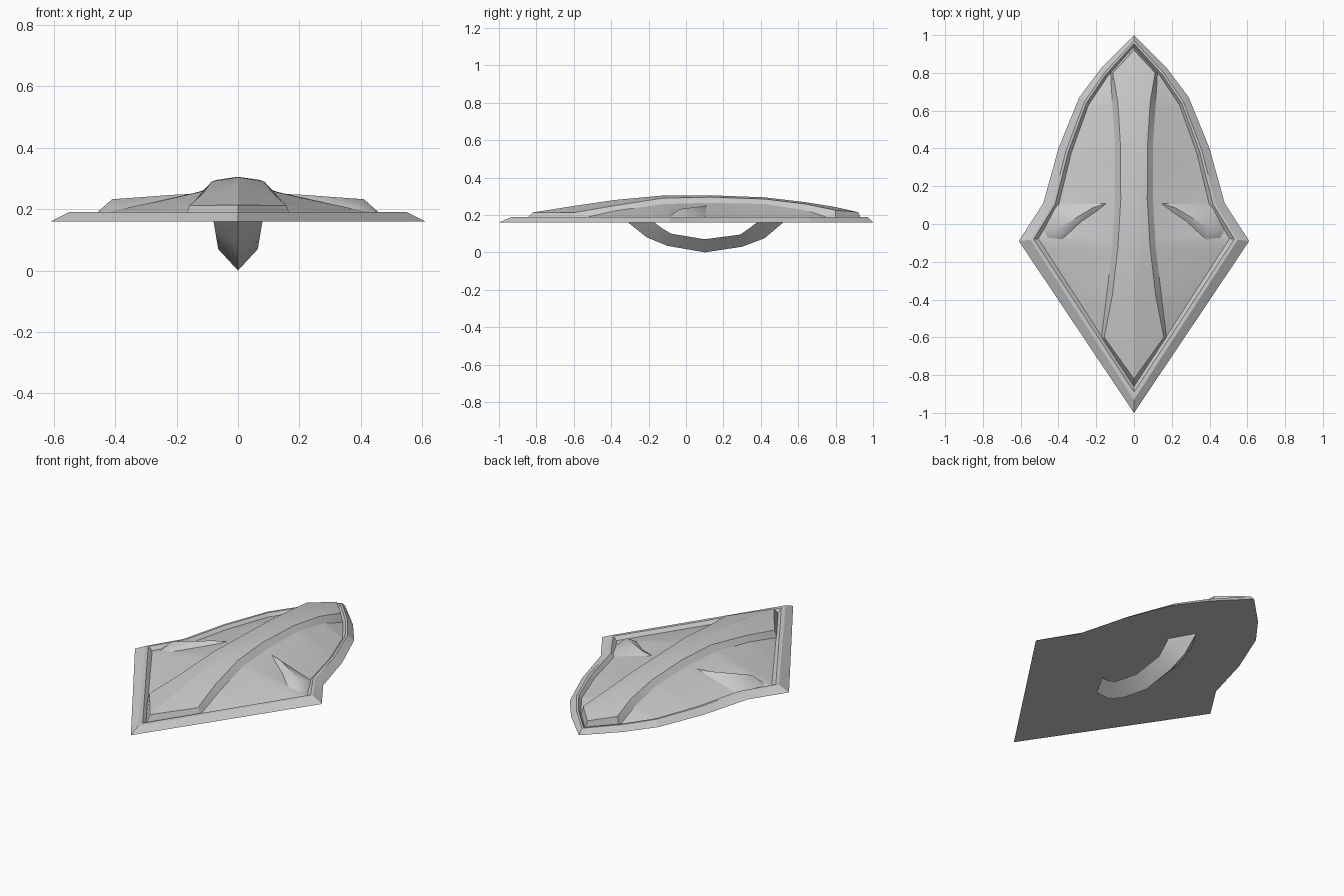
import bpy, bmesh, math
from mathutils import Vector

cube = bpy.data.objects.get("Cube")
if cube:
    bpy.data.objects.remove(cube, do_unlink=True)

metal = bpy.data.materials.new("grey_metal")
metal.use_nodes = True
grey = (0.6, 0.6, 0.6, 1)
metal.diffuse_color = grey
metal.node_tree.nodes["Principled BSDF"].inputs["Base Color"].default_value = grey

BACK_Z, RIM_Z, FLOOR_Z = 0.16, 0.19, 0.172


def finish(name, bm, angle):
    """Weld, orient and shade a mesh, then add it to the scene."""
    bmesh.ops.remove_doubles(bm, verts=bm.verts, dist=0.0005)
    bmesh.ops.recalc_face_normals(bm, faces=bm.faces)
    mesh = bpy.data.meshes.new(name)
    bm.to_mesh(mesh)
    bm.free()
    mesh.materials.append(metal)
    obj = bpy.data.objects.new(name, mesh)
    bpy.context.collection.objects.link(obj)
    bpy.ops.object.select_all(action="DESELECT")
    bpy.context.view_layer.objects.active = obj
    obj.select_set(True)
    bpy.ops.object.shade_smooth_by_angle(angle=math.radians(angle))
    return obj


def skin(bm, rows, closed=False):
    """Bridge consecutive rows of points with quads."""
    rows = [[bm.verts.new(p) for p in row] for row in rows]
    for a, b in zip(rows, rows[1:]):
        count = len(a)
        for i in range(count if closed else count - 1):
            j = (i + 1) % count
            bm.faces.new((a[i], a[j], b[j], b[i]))
    return rows


def interpolate(table, y):
    """Linear lookup in (y, value) pairs sorted by y."""
    for (y0, v0), (y1, v1) in zip(table, table[1:]):
        if y <= y1:
            t = max(0, (y - y0) / (y1 - y0))
            return v0 + (v1 - v0) * t
    return table[-1][1]


# Half outline of the shield, from the front tip to the back tip
OUTLINE = [(0, -1), (0.61, -0.09), (0.48, 0.11), (0.4, 0.4),
           (0.29, 0.67), (0.17, 0.83), (0, 1)]


def half_ring(side, back, front):
    return [(x * side, y * (back if y > 0 else front)) for x, y in OUTLINE]


def full_ring(half, z):
    mirrored = [(-x, y) for x, y in reversed(half[1:-1])]
    return [(x, y, z) for x, y in half + mirrored]


# Base plate: flat underside, bevelled rim and a short inner wall
floor_edge = half_ring(0.83, 0.94, 0.86)
bm = bmesh.new()
rings = skin(bm, [
    full_ring(OUTLINE, BACK_Z),
    full_ring(half_ring(0.9, 0.97, 0.93), RIM_Z),
    full_ring(half_ring(0.87, 0.955, 0.89), RIM_Z),
    full_ring(floor_edge, FLOOR_Z),
], closed=True)
bm.faces.new(rings[0])
finish("base_plate", bm, 10)

# Central spine rows: y, top half width, top edge z, ridge z, foot half width, foot z
SPINE = [
    (-0.6, 0.158, 0.212, 0.248, 0.172, FLOOR_Z),
    (-0.38, 0.115, 0.25, 0.28, 0.145, 0.222),
    (-0.12, 0.085, 0.29, 0.304, 0.115, 0.258),
    (0.13, 0.07, 0.295, 0.305, 0.1, 0.265),
    (0.42, 0.072, 0.285, 0.294, 0.1, 0.258),
    (0.64, 0.085, 0.258, 0.268, 0.115, 0.225),
    (0.8, 0.112, 0.225, 0.242, 0.124, FLOOR_Z),
]


def spine_row(y, top, edge_z, ridge_z, foot, foot_z, foot_y=None):
    fy = y if foot_y is None else foot_y
    return [(-foot, fy, foot_z), (-top, y, edge_z), (0, y, ridge_z),
            (top, y, edge_z), (foot, fy, foot_z)]


rows = [spine_row(-0.82, 0, 0.213, 0.213, 0, FLOOR_Z, -0.86)]
rows += [spine_row(*row) for row in SPINE]
rows += [spine_row(0.92, 0, 0.215, 0.215, 0, FLOOR_Z, 0.94)]
bm = bmesh.new()
skin(bm, rows)
finish("central_spine", bm, 22)

# Curved panels between the spine and the rim
FOOT_X = [(row[0], row[4]) for row in SPINE]
FOOT_Z = [(row[0], row[5]) for row in SPINE]
EDGE_X = [(y, x) for x, y in floor_edge]


def panel_span(y):
    outer = interpolate(EDGE_X, y)
    return min(interpolate(FOOT_X, y), outer), outer


def panel_z(x, y):
    inner, outer = panel_span(y)
    t = (x - inner) / max(outer - inner, 0.001)
    top = interpolate(FOOT_Z, y)
    return top + (FLOOR_Z - top) * min(max(t, 0), 1)


first, last = SPINE[0][0], SPINE[-1][0]
stations = {y for y, _ in FOOT_X + EDGE_X if first <= y <= last}
stations |= {first + (last - first) * i / 24 for i in range(25)}

# Raised wedges near the widest corners: foot loop and crest
WEDGE_FOOT = [(0.14, 0.11), (0.28, 0.01), (0.38, -0.085),
              (0.46, -0.075), (0.48, -0.03), (0.42, 0.1)]
CREST = [(0.22, 0.085, 0.246), (0.41, -0.03, 0.232)]

for side, label in ((1, "left"), (-1, "right")):
    bm = bmesh.new()
    grid = []
    for y in sorted(stations):
        inner, outer = panel_span(y)
        xs = [inner + (outer - inner) * i / 8 for i in range(9)]
        grid.append([(side * x, y, panel_z(x, y)) for x in xs])
    skin(bm, grid)
    finish(label + "_panel", bm, 30)

    bm = bmesh.new()
    foot = [bm.verts.new((side * x, y, panel_z(x, y) - 0.002)) for x, y in WEDGE_FOOT]
    tip, peak = [bm.verts.new((side * x, y, z)) for x, y, z in CREST]
    for i in range(1, 5):
        bm.faces.new((foot[i], foot[i + 1], peak))
    for corners in ((foot[0], foot[1], tip), (foot[1], peak, tip),
                    (peak, foot[5], tip), (foot[5], foot[0], tip)):
        bm.faces.new(corners)
    finish(label + "_wedge", bm, 50)

# Handle behind the shield: triangular section swept along a bow
INNER = [(-0.17, BACK_Z), (-0.13, 0.13), (-0.08, 0.1), (0.1, 0.07),
         (0.29, 0.095), (0.34, 0.13), (0.38, BACK_Z)]
OUTER = [(-0.31, BACK_Z), (-0.21, 0.085), (-0.1, 0.04), (0.1, 0.005),
         (0.3, 0.035), (0.42, 0.08), (0.52, BACK_Z)]
rows = []
for (iy, iz), (oy, oz) in zip(INNER, OUTER):
    half = 0.053 + iz / 6
    rows.append([(-half, iy, iz), (half, iy, iz), (0, oy, max(oz - 0.005, 0) if oz < BACK_Z else oz)])
bm = bmesh.new()
ends = skin(bm, rows, closed=True)
bm.faces.new(ends[0])
bm.faces.new(ends[-1])
finish("handle", bm, 45)
